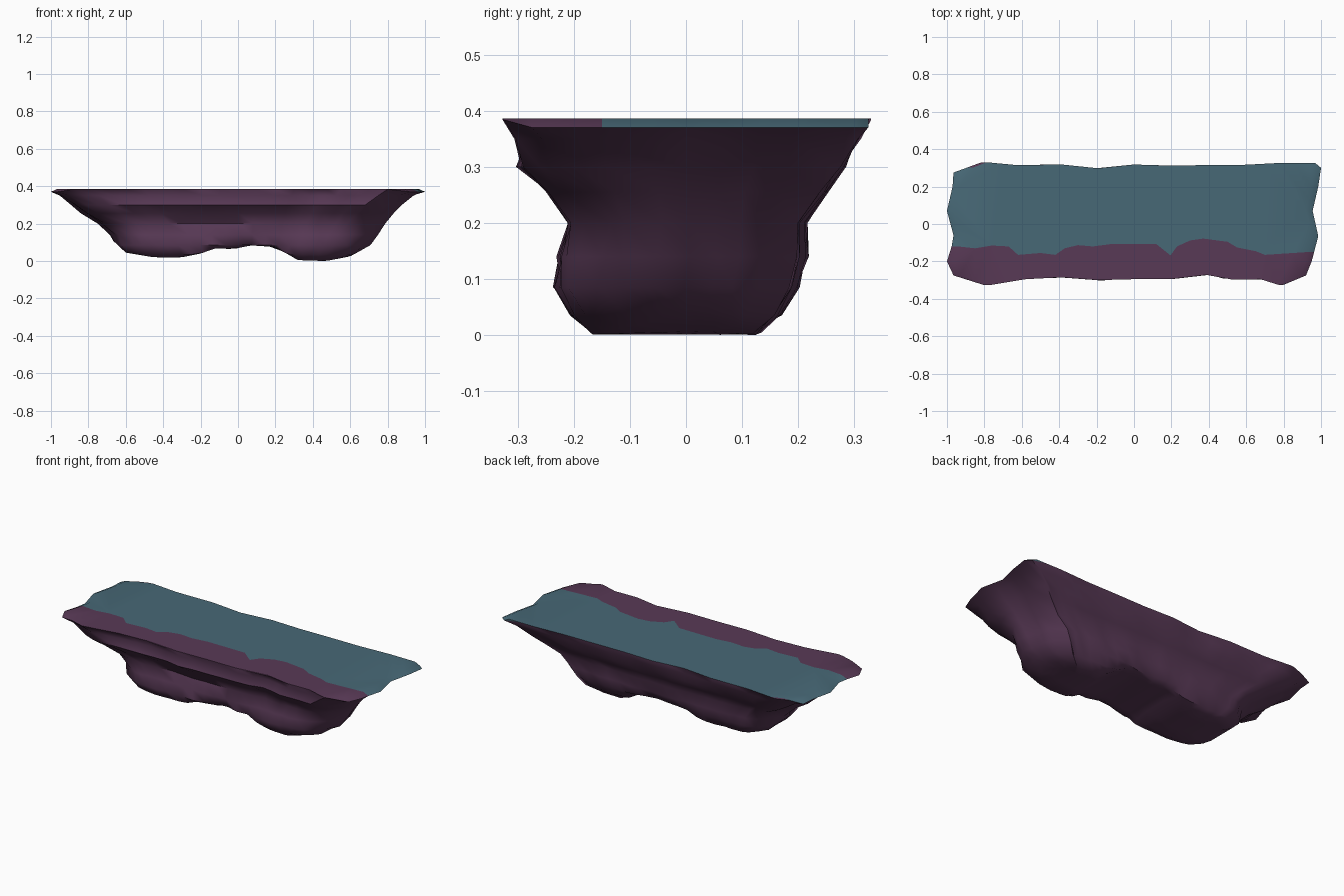
import bpy, bmesh, random
from mathutils import Vector

if "Cube" in bpy.data.objects:
    bpy.data.objects.remove(bpy.data.objects["Cube"])

random.seed(4)


def material(name, rgb):
    m = bpy.data.materials.new(name)
    m.diffuse_color = (*rgb, 1)
    m.use_nodes = True
    m.node_tree.nodes["Principled BSDF"].inputs["Base Color"].default_value = m.diffuse_color
    return m


def lerp_table(table, x):
    if x <= table[0][0]:
        return table[0][1]
    for (x0, z0), (x1, z1) in zip(table, table[1:]):
        if x <= x1:
            return z0 + (z1 - z0) * (x - x0) / (x1 - x0)
    return table[-1][1]


def refine(points):
    """Add midpoints on long edges of an open path."""
    out = []
    for a, b in zip(points, points[1:]):
        out.append(a)
        if (Vector(b) - Vector(a)).length > 0.13:
            out.append(((a[0] + b[0]) / 2, (a[1] + b[1]) / 2))
    return out + [points[-1]]


# Plan outline: front edge (left to right), back edge (right to left), paint border
front = refine([(-.975, -.12), (-1, -.2), (-.965, -.275), (-.8, -.327), (-.6, -.295),
                (-.4, -.285), (-.2, -.30), (0, -.295), (.2, -.295), (.4, -.272),
                (.55, -.298), (.7, -.295), (.8, -.325), (.92, -.275), (.95, -.2), (.963, -.15)])
back = refine([(.963, -.15), (.985, -.065), (.955, .07), (.985, .2), (1, .3), (.97, .325),
               (.8, .326), (.6, .316), (.4, .315), (.2, .312), (0, .318), (-.2, .298),
               (-.4, .318), (-.65, .315), (-.815, .33), (-.965, .275), (-.97, .2),
               (-1, .07), (-.965, -.06), (-.975, -.12)])
border = [(-.85, -.13), (-.76, -.115), (-.67, -.12), (-.62, -.165), (-.5, -.155), (-.42, -.165),
          (-.37, -.13), (-.3, -.113), (-.22, -.12), (-.12, -.107), (.12, -.108), (.16, -.14),
          (.195, -.168), (.23, -.12), (.3, -.088), (.37, -.078), (.5, -.095), (.55, -.125),
          (.65, -.145), (.7, -.165), (.85, -.155)]
outline = front[:-1] + back[:-1]
n_front = len(front) - 1

# Underside height along x: two hanging lobes
under = [(-.68, .12), (-.6, .045), (-.45, .02), (-.3, .02), (-.2, .04), (-.1, .075),
         (-.03, .06), (.05, .085), (.2, .075), (.32, .005), (.47, .0), (.6, .025), (.7, .08)]

# Rock levels: height, left, right, front, back, corner rounding
levels = [(.35, .955, .955, .307, .312, .1), (.30, .90, .89, .30, .283, .25),
          (.255, .84, .85, .25, .25, .35), (.20, .76, .80, .215, .212, .5),
          (.14, .69, .76, .232, .215, .6), (.085, .675, .72, .243, .20, .6),
          (.035, .63, .67, .215, .172, .6), (.0, .57, .62, .175, .14, .7),
          (0, .53, .57, .08, .065, .7)]

bm = bmesh.new()
TOP = .386
rings = []

# Top rim and its slightly lower end lip
rings.append([bm.verts.new((x * .965, y, TOP)) for x, y in outline])
rings.append([bm.verts.new((x, y, .384 - .014 * (abs(x) > .9))) for x, y in outline])

# Rings shrinking down the rock
for z, xl, xr, yf, yb, rnd in levels:
    ring = []
    for px, py in outline:
        u = px
        v = py / .326
        if z < .33:
            v = max(-1, min(1, v * 1.08))
        k = 1 - rnd * .3 * (u * v) ** 2
        x = u * (xl if u < 0 else xr) * k
        y = v * (yf if v < 0 else yb) * k ** .5
        if z < .12:
            y *= 1 - .18 * max(0, 1 - abs(x - .05) / .2)
        j = .006 if z < .33 else .002
        x += random.uniform(-j, j)
        y += random.uniform(-j, j)
        zz = max(z, lerp_table(under, x))
        ring.append(bm.verts.new((x, y, zz)))
    rings.append(ring)

n = len(outline)
for a, b in zip(rings, rings[1:]):
    for i in range(n):
        j = (i + 1) % n
        f = bm.faces.new((a[i], b[i], b[j], a[j]))
        c = f.calc_center_median()
        if a is rings[0] and c.y > -.14 and abs(c.x) > .9:
            f.material_index = 1

# Underside keel: bridge front row to back row across the last ring
bm.faces.new(list(reversed(rings[-1])))

# Top surface: bare rock strip in front, covered area behind
top = rings[0]
line = [bm.verts.new((x, y, TOP)) for x, y in border]
bm.faces.new(top[:n_front + 1] + line[::-1])
cover = bm.faces.new(top[n_front:] + [top[0]] + line)
cover.material_index = 1

bmesh.ops.triangulate(bm, faces=[f for f in bm.faces if len(f.verts) > 4])
bmesh.ops.recalc_face_normals(bm, faces=bm.faces)
mesh = bpy.data.meshes.new("floating_rock_platform")
bm.to_mesh(mesh)
bm.free()
mesh.materials.append(material("purple rock", (.098, .041, .092)))
mesh.materials.append(material("teal ground", (.064, .140, .183)))
obj = bpy.data.objects.new("floating_rock_platform", mesh)
bpy.context.collection.objects.link(obj)
bpy.context.view_layer.objects.active = obj
obj.select_set(True)
bpy.ops.object.shade_smooth_by_angle(angle=0.8)
